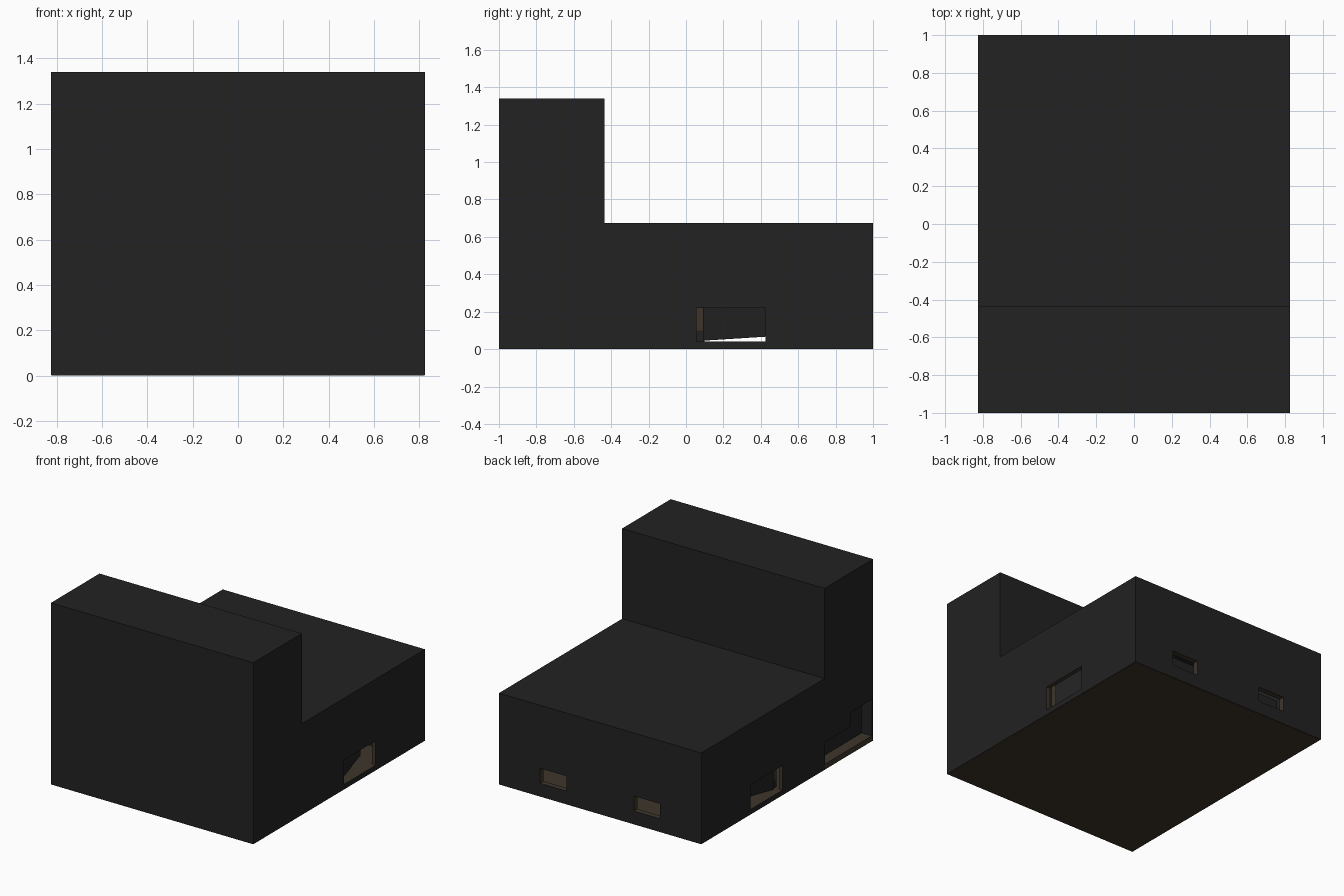
import bpy, bmesh

if "Cube" in bpy.data.objects:
    bpy.data.objects.remove(bpy.data.objects["Cube"])

def material(name, rgb):
    m = bpy.data.materials.new(name)
    m.diffuse_color = (*rgb, 1)
    m.use_nodes = True
    m.node_tree.nodes["Principled BSDF"].inputs["Base Color"].default_value = m.diffuse_color
    return m

DARK = material("charcoal", (0.016, 0.016, 0.016))
BROWN = material("dark brown", (0.048, 0.036, 0.024))

def prism(name, profile, x0, x1, slot=0):
    """Extrude a (y, z) profile, or (y, z, x offset) points, along x."""
    bm = bmesh.new()
    off = lambda p: p[2] if len(p) > 2 else 0
    a = [bm.verts.new((x0 + off(p), p[0], p[1])) for p in profile]
    b = [bm.verts.new((x1 + off(p), p[0], p[1])) for p in profile]
    bm.faces.new(a)
    bm.faces.new(b[::-1])
    n = len(a)
    for i in range(n):
        j = (i + 1) % n
        bm.faces.new((a[i], b[i], b[j], a[j]))
    bmesh.ops.recalc_face_normals(bm, faces=bm.faces)
    for f in bm.faces:
        f.material_index = slot
    me = bpy.data.meshes.new(name)
    bm.to_mesh(me)
    bm.free()
    me.materials.append(DARK)
    me.materials.append(BROWN)
    ob = bpy.data.objects.new(name, me)
    bpy.context.collection.objects.link(ob)
    return ob

def box(name, x0, x1, y0, y1, z0, z1, slot=0):
    return prism(name, [(y0, z0), (y1, z0), (y1, z1), (y0, z1)], x0, x1, slot)

def cut(target, cutter):
    cutter.hide_render = True
    mod = target.modifiers.new("cut", 'BOOLEAN')
    mod.operation = 'DIFFERENCE'
    mod.solver = 'EXACT'
    mod.object = cutter
    bpy.context.view_layer.objects.active = target
    bpy.ops.object.modifier_apply(modifier=mod.name)
    bpy.data.objects.remove(cutter)

# Stepped outer shell, hollowed from below
W = 0.825
shell = prism("building_shell", [(-1, 0.002), (1, 0.002), (1, 0.675), (-0.435, 0.675),
                                 (-0.435, 1.34), (-1, 1.34)], -W, W)
cut(shell, prism("cavity", [(-0.99, -0.1), (0.96, -0.1), (0.96, 0.65), (-0.46, 0.65),
                            (-0.46, 1.315), (-0.99, 1.315)], -W + 0.03, W - 0.03))

# Side windows and the pair of back windows, with brown reveals
for s in (-1, 1):
    xs = sorted((s * 0.76, s * 0.9))
    cut(shell, box("side_window_cut", *xs, 0.055, 0.425, 0.04, 0.22, 1))
    xs = sorted((s * 0.275, s * 0.49))
    cut(shell, box("back_window_cut", *xs, 0.9, 1.1, 0.10, 0.21, 1))

# Stepped entrance at the front of the left wall
cut(shell, prism("entrance_cut", [(-0.99, -0.1), (-0.44, -0.1), (-0.44, 0.205),
                                  (-0.745, 0.205), (-0.745, 0.31), (-0.99, 0.31)], -0.9, -0.76))

# Brown floor slab
box("floor", -W + 0.003, W - 0.003, -0.997, 0.997, 0, 0.04, 1)

# Inner wall behind the entrance
box("entrance_inner_wall", -0.74, -0.72, -0.985, -0.3, 0.04, 0.45)

# Leaning panels and posts behind the side windows
for s in (-1, 1):
    x = s * 0.775
    d = -s * 0.09
    prism("window_panel", [(0.09, 0.045), (0.45, 0.068, d), (0.45, 0.30, d), (0.09, 0.30)],
          min(x, x - s * 0.01), max(x, x - s * 0.01))
    xs = sorted((s * 0.74, s * 0.76))
    box("window_post", *xs, 0.03, 0.10, 0.10, 0.30, 1)
    box("window_post_base", *xs, 0.03, 0.10, 0.04, 0.10)

# Partition behind the back windows
box("back_partition", -0.7, 0.7, 0.66, 0.68, 0.04, 0.4)
